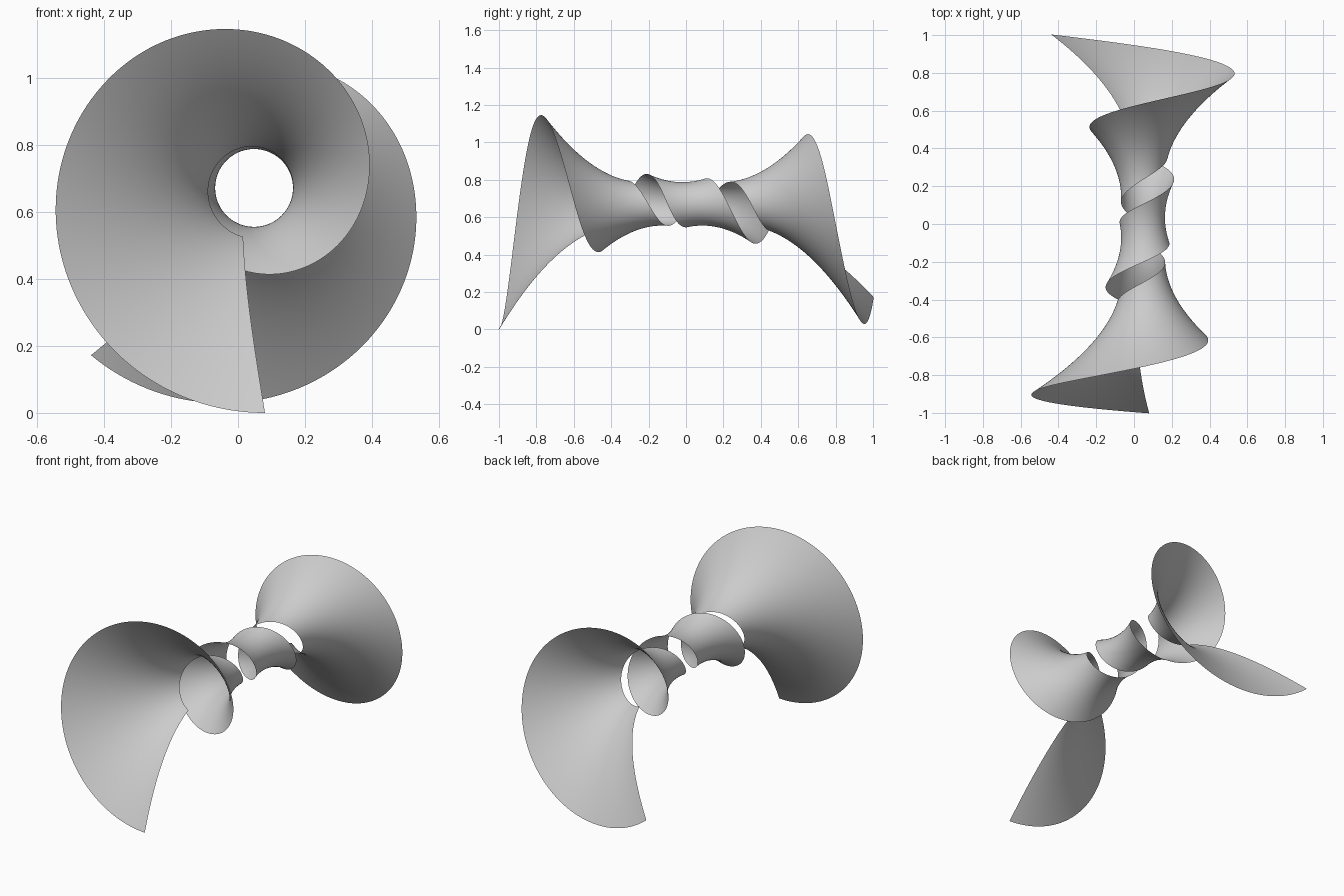
import bpy, bmesh, math

if "Cube" in bpy.data.objects:
    bpy.data.objects.remove(bpy.data.objects["Cube"])

# Flared helical ribbon: three turns around the y axis, gaping between turns
TURNS = 6 * math.pi
PITCH = 0.034          # y advance per radian
NECK, FLARE = 0.116, 1.22
NU, NV = 540, 40

# Near and far ribbon edges, measured along the flare, at even steps of turn
NEAR = [-.675, -.585, -.424, -.288, -.18, -.105, -.01, .09, .16]
FAR = [-.165, -.095, -.01, .07, .147, .266, .403, .54, .69]


def edge(pts, t):
    """Smooth interpolation through pts, t in 0..1."""
    n = len(pts) - 1
    i = min(int(t * n), n - 1)
    f = t * n - i
    b, c = pts[i], pts[i + 1]
    a = pts[i - 1] if i else b
    d = pts[i + 2] if i + 2 <= n else c
    return b + 0.5 * f * (c - a + f * (2*a - 5*b + 4*c - d + f * (3*(b - c) + d - a)))


def point(t, w):
    u = t * TURNS
    lo, hi = edge(NEAR, t), edge(FAR, t)
    s = lo + (hi - lo) * w
    r = NECK + FLARE * s * s
    ang = 0.36 + u + 0.5 * math.tanh(1.7 * s)
    return (0.048 - r * math.sin(ang), PITCH * (u - TURNS / 2) + s - 0.007, 0.67 - r * math.cos(ang))


bm = bmesh.new()
rows = [[bm.verts.new(point(i / NU, j / NV)) for j in range(NV + 1)] for i in range(NU + 1)]
for p, q in zip(rows, rows[1:]):
    for j in range(NV):
        bm.faces.new((p[j], p[j + 1], q[j + 1], q[j])).smooth = True

# Rest exactly on the ground
low = min(v.co.z for v in bm.verts)
for v in bm.verts:
    v.co.z -= low

mesh = bpy.data.meshes.new("spiral_ribbon")
bm.to_mesh(mesh)
bm.free()
ob = bpy.data.objects.new("spiral_ribbon", mesh)
bpy.context.collection.objects.link(ob)
